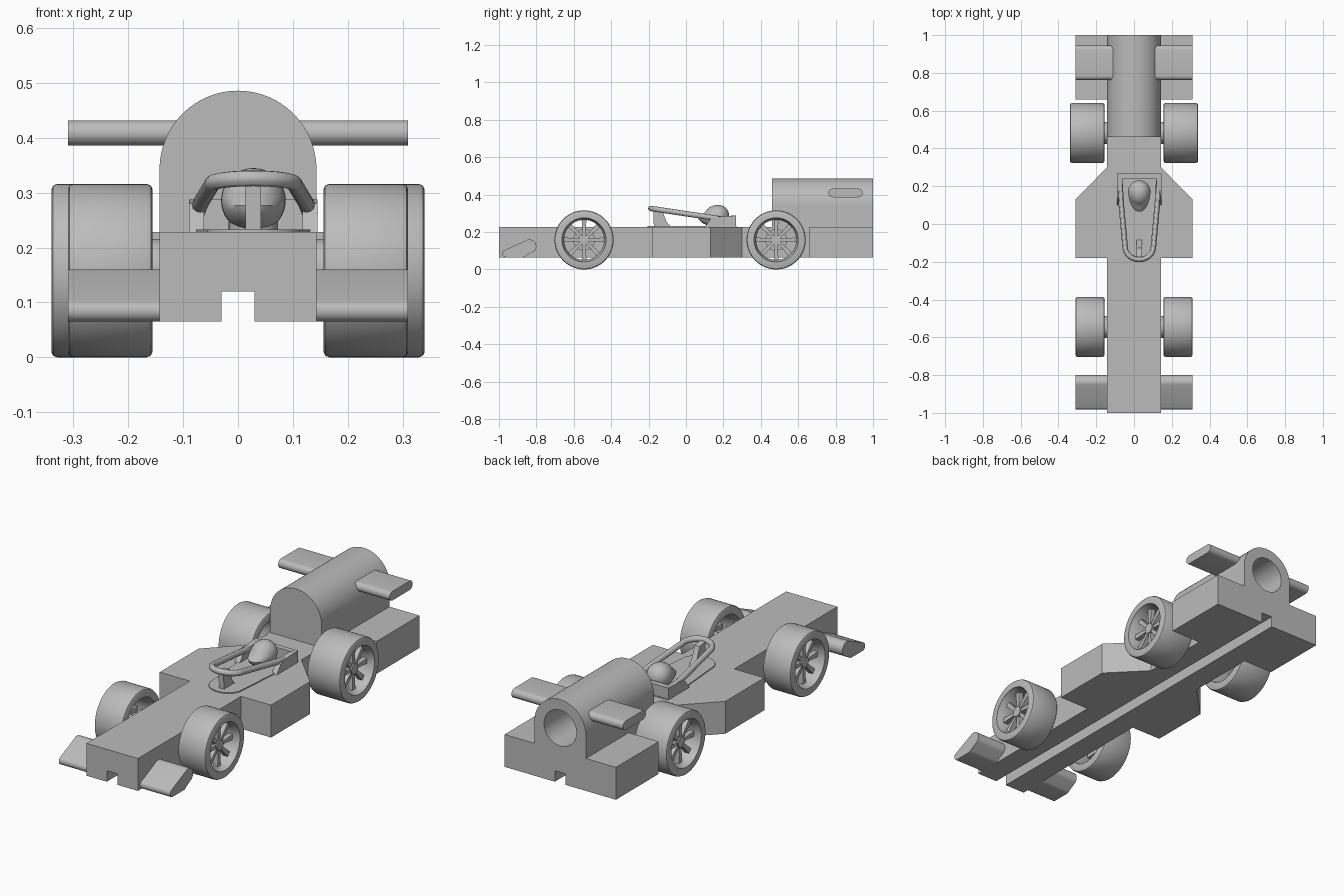
import bpy, bmesh, math
from mathutils import Matrix, Vector

if "Cube" in bpy.data.objects:
    bpy.data.objects.remove(bpy.data.objects["Cube"])

grey = bpy.data.materials.new("plain_grey")
grey.use_nodes = True
GREY = (0.5, 0.5, 0.5, 1)
grey.diffuse_color = GREY
grey.node_tree.nodes["Principled BSDF"].inputs["Base Color"].default_value = GREY
parts = []


def finish(name, bm):
    bmesh.ops.recalc_face_normals(bm, faces=bm.faces)
    mesh = bpy.data.meshes.new(name)
    bm.to_mesh(mesh)
    bm.free()
    mesh.materials.append(grey)
    obj = bpy.data.objects.new(name, mesh)
    bpy.context.collection.objects.link(obj)
    parts.append(obj)
    return obj


def prism(name, pts, axis, lo, hi):
    """Extrude a 2D outline along one axis."""
    bm = bmesh.new()
    place = {"x": lambda p: (lo, p[0], p[1]), "y": lambda p: (p[0], lo, p[1]),
             "z": lambda p: (p[0], p[1], lo)}[axis]
    face = bm.faces.new([bm.verts.new(place(p)) for p in pts])
    out = bmesh.ops.extrude_face_region(bm, geom=[face])
    step = Vector([hi - lo if a == axis else 0 for a in "xyz"])
    bmesh.ops.translate(bm, vec=step, verts=[v for v in out["geom"] if isinstance(v, bmesh.types.BMVert)])
    return finish(name, bm)


def arc(cx, cy, rx, ry, start, end, n):
    angles = [math.radians(start + (end - start) * i / n) for i in range(n + 1)]
    return [(cx + rx * math.cos(a), cy + ry * math.sin(a)) for a in angles]


def rod(name, radius, x0, x1, y, z, n=32):
    return prism(name, arc(y, z, radius, radius, 0, 360, n)[:-1], "x", x0, x1)


def carve(obj, cutter):
    """Cut one solid out of another and drop the cutter."""
    mod = obj.modifiers.new("cut", "BOOLEAN")
    mod.object, mod.operation, mod.solver = cutter, "DIFFERENCE", "EXACT"
    bpy.context.view_layer.objects.active = obj
    bpy.ops.object.modifier_apply(modifier="cut")
    parts.remove(cutter)
    bpy.data.objects.remove(cutter)


# Main body with side pods, rear pods and the groove underneath
W, WIDE, LOW, DECK = 0.143, 0.31, 0.065, 0.228
half = [(W, -1), (W, -0.18), (WIDE, -0.18), (WIDE, 0.13), (W, 0.30), (W, 0.66), (WIDE, 0.66), (WIDE, 1)]
body = prism("body", half + [(-x, y) for x, y in reversed(half)], "z", LOW, DECK)
carve(body, prism("groove_cutter", [(-0.03, 0), (0.03, 0), (0.03, 0.12), (-0.03, 0.12)], "y", -1.1, 1.1))

# Arched engine housing with a round bore at the back
housing = prism("engine_housing", [(-W, DECK), (W, DECK)] + arc(0, 0.343, W, W, 0, 180, 48), "y", 0.46, 1)
carve(housing, prism("bore_cutter", arc(0, 0.343, 0.09, 0.09, 0, 360, 48)[:-1], "y", 0.55, 1.1))

# Wings, with rounded edges
rear_profile = arc(0.922, 0.409, 0.023, 0.023, -90, 90, 12) + arc(0.785, 0.409, 0.023, 0.023, 90, 270, 12)
front_profile = (arc(-0.837, 0.123, 0.037, 0.037, -40, 115, 14)
                 + arc(-0.962, 0.085, 0.02, 0.02, 115, 270, 10)
                 + arc(-0.875, 0.095, 0.03, 0.03, 270, 320, 5))


# Wheels: lathed tyre, spokes and hub
def tyre(name, side, inner, width, y):
    bm = bmesh.new()
    rows = [(0, 0.118), (0, 0.149), (0.003, 0.155), (0.01, 0.158), (width - 0.01, 0.158),
            (width - 0.003, 0.155), (width, 0.149), (width, 0.118), (width - 0.012, 0.116),
            (width - 0.03, 0.107), (0.03, 0.107), (0.012, 0.116)]
    ring = [bm.verts.new((side * (inner + u), y, 0.158 + r)) for u, r in rows]
    edges = [bm.edges.new((ring[i - 1], ring[i])) for i in range(len(ring))]
    bmesh.ops.spin(bm, geom=ring + edges, cent=(0, y, 0.158), axis=(1, 0, 0),
                   angle=math.tau, steps=64, use_merge=True)
    bmesh.ops.remove_doubles(bm, verts=bm.verts, dist=0.0001)
    return finish(name, bm)


def spokes(name, side, x, y):
    bm = bmesh.new()
    for i in range(8):
        turn = Matrix.Translation((side * x, y, 0.158)) @ Matrix.Rotation(math.tau * i / 8, 4, "X")
        spoke = bmesh.ops.create_cube(bm, size=1)["verts"]
        for v in spoke:
            outer = v.co.z > 0
            v.co = turn @ Vector((v.co.x * 0.024, v.co.y * (0.026 if outer else 0.014),
                                  0.111 if outer else 0.015))
    return finish(name, bm)


for side, label in ((1, "left"), (-1, "right")):
    prism("rear_wing_" + label, rear_profile, "x", side * 0.1, side * WIDE)
    prism("front_wing_" + label, front_profile, "x", side * W, side * WIDE)
    for end, y, width in (("front", -0.545, 0.154), ("rear", 0.482, 0.184)):
        tag = end + "_" + label
        rim = 0.156 + width - 0.045
        tyre("tyre_" + tag, side, 0.156, width, y)
        spokes("spokes_" + tag, side, rim, y)
        rod("hub_" + tag, 0.026, side * (rim - 0.018), side * (rim + 0.018), y, 0.158)
        rod("axle_" + tag, 0.02, side * W, side * rim, y, 0.158)
        rod("spacer_" + tag, 0.058, side * W, side * 0.168, y, 0.158)

# Cockpit plate and headrest walls, slightly off centre
CX = 0.028
prism("cockpit_plate", [(CX + 0.117, 0.27)] + arc(CX, -0.13, 0.085, 0.075, 0, -180, 24)
      + [(CX - 0.117, 0.27)], "z", DECK - 0.01, DECK + 0.005)
for side, label in ((1, "left"), (-1, "right")):
    prism("headrest_side_" + label, [(0.10, DECK), (0.268, DECK), (0.268, 0.288), (0.14, 0.28)],
          "x", CX + side * 0.09, CX + side * 0.117)
prism("headrest_back", [(0.24, DECK), (0.268, DECK), (0.268, 0.288), (0.24, 0.288)],
      "x", CX - 0.1, CX + 0.1)

# Protective hoop: a tube lofted along a sloping U path
path = ([(CX + 0.103, 0.23), (CX + 0.095, 0.1)] + arc(CX, -0.12, 0.075, 0.068, 0, -180, 24)
        + [(CX - 0.095, 0.1), (CX - 0.103, 0.23)])
curve = bpy.data.curves.new("hoop_path", "CURVE")
curve.dimensions = "3D"
curve.bevel_depth, curve.bevel_resolution, curve.use_fill_caps = 0.0145, 4, True
line = curve.splines.new("POLY")
line.points.add(len(path) - 1)
for point, (x, y) in zip(line.points, path):
    point.co = (x, y, 0.298 - 0.15 * y, 1)
curve.materials.append(grey)
hoop = bpy.data.objects.new("hoop", curve)
bpy.context.collection.objects.link(hoop)
bpy.context.view_layer.update()
mesh = bpy.data.meshes.new_from_object(hoop.evaluated_get(bpy.context.evaluated_depsgraph_get()))
bpy.data.objects.remove(hoop)
hoop = bpy.data.objects.new("hoop", mesh)
bpy.context.collection.objects.link(hoop)
parts.append(hoop)
prism("hoop_strut", [(-0.172, DECK), (-0.08, DECK), (-0.105, 0.255), (-0.128, 0.318), (-0.175, 0.325)],
      "x", CX - 0.014, CX + 0.014)

# Helmet with the chin drawn forward, and a neck
bm = bmesh.new()
bmesh.ops.create_uvsphere(bm, u_segments=32, v_segments=20, radius=0.059)
for v in bm.verts:
    if v.co.y < 0:
        v.co.y *= 1.25 + 0.6 * min(1, max(0, (0.02 - v.co.z) / 0.03))
bmesh.ops.translate(bm, vec=(CX, 0.172, 0.286), verts=bm.verts)
finish("helmet", bm)
prism("neck", arc(CX, 0.17, 0.045, 0.05, 0, 360, 24)[:-1], "z", DECK, 0.265)

# Smooth the curved parts, keeping hard edges
bpy.ops.object.select_all(action="DESELECT")
for obj in parts:
    obj.select_set(True)
bpy.context.view_layer.objects.active = parts[0]
bpy.ops.object.shade_smooth_by_angle(angle=math.radians(30))
